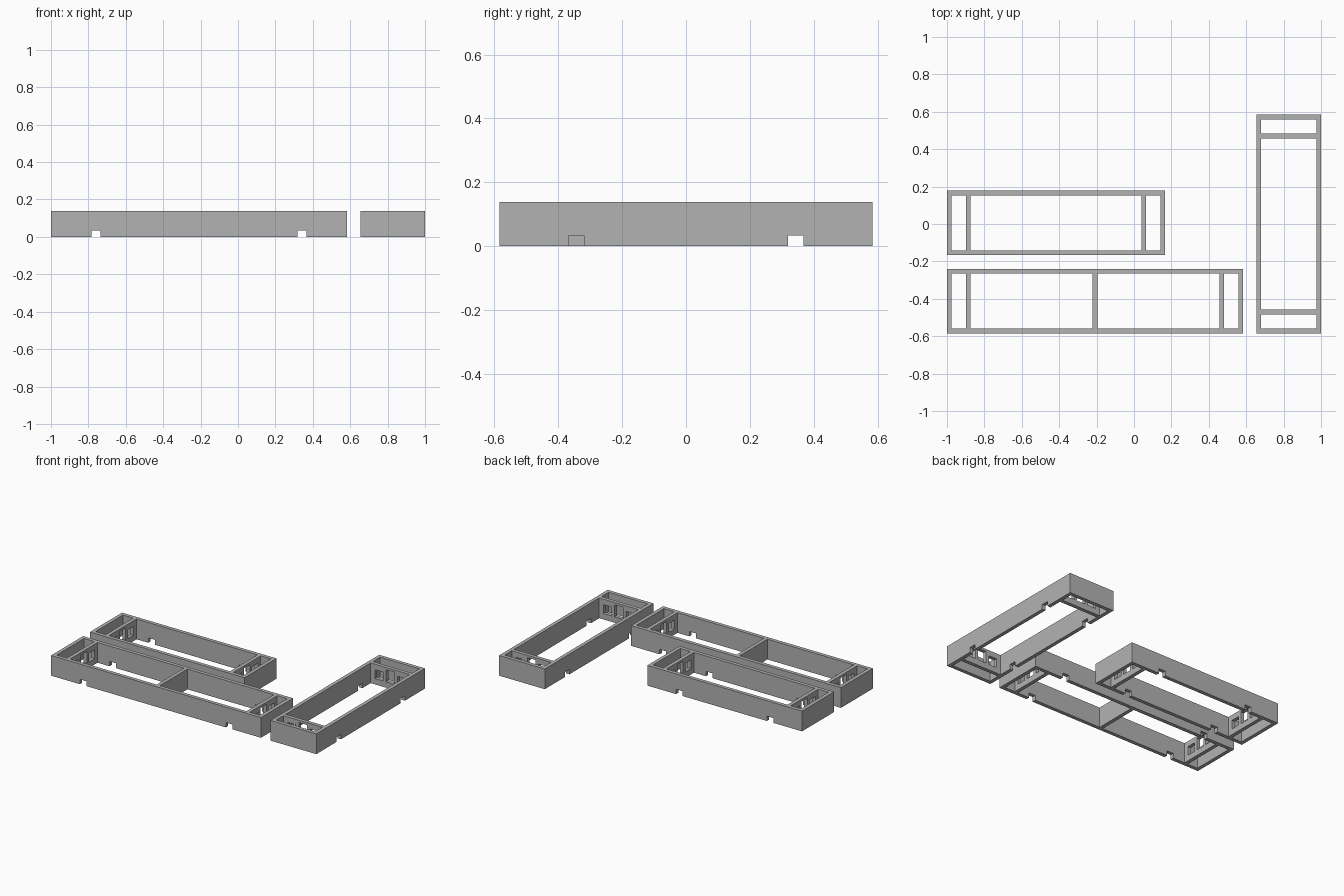
import bpy, bmesh, math

if "Cube" in bpy.data.objects:
    bpy.data.objects.remove(bpy.data.objects["Cube"])

H = 0.138        # tray height
W = 0.345        # tray width
T = 0.025        # wall thickness
END = 0.102      # outer end to the end partition

gray = bpy.data.materials.new("gray_plastic")
gray.diffuse_color = (0.45, 0.45, 0.45, 1)
gray.use_nodes = True
gray.node_tree.nodes["Principled BSDF"].inputs["Base Color"].default_value = gray.diffuse_color


def boxes(name, spans, loc, rot):
    """One object made of boxes, each given as (x0, x1, y0, y1, z0, z1)."""
    bm = bmesh.new()
    for x0, x1, y0, y1, z0, z1 in spans:
        vs = bmesh.ops.create_cube(bm, size=1)["verts"]
        for v in vs:
            v.co.x = x1 if v.co.x > 0 else x0
            v.co.y = y1 if v.co.y > 0 else y0
            v.co.z = z1 if v.co.z > 0 else z0
    me = bpy.data.meshes.new(name)
    bm.to_mesh(me)
    bm.free()
    me.materials.append(gray)
    ob = bpy.data.objects.new(name, me)
    ob.location = loc
    ob.rotation_euler.z = rot
    bpy.context.collection.objects.link(ob)
    return ob


def cut(ob, cutter):
    cutter.hide_render = True
    cutter.hide_viewport = True
    cutter.display_type = 'WIRE'
    mod = ob.modifiers.new(cutter.name, 'BOOLEAN')
    mod.operation = 'DIFFERENCE'
    mod.solver = 'EXACT'
    mod.object = cutter


def tray(name, length, x, y, rot=0, middle=False):
    h, w = length / 2, W / 2
    loc = (x, y, 0)
    body = boxes(name, [(-h, h, -w, w, 0, H)], loc, rot)

    # open pockets between the outer walls and partitions
    walls = [-h, -h + END, h - END - T, h - T]
    if middle:
        walls.insert(2, -T / 2)
    pockets = [(a + T, b, -w + T, w - T, -0.1, H + 0.1)
               for a, b in zip(walls, walls[1:])]
    cut(body, boxes(name + "_pocket_cutter", pockets, loc, rot))

    # cable notches through the long walls, windows in the end partitions
    openings = []
    for s in (-1, 1):
        n = s * (h - 0.241)
        openings.append((n - 0.0245, n + 0.0245, -w - 0.1, w + 0.1, -0.1, 0.033))
        p = s * (h - END - T / 2)
        for c, top in ((-0.085, 0.1), (0, 0.122), (0.085, 0.1)):
            openings.append((p - T, p + T, c - 0.031, c + 0.031, 0.04, top))
    cut(body, boxes(name + "_opening_cutter", openings, loc, rot))


tray("short_tray", 1.166, -0.417, 0.006)
tray("long_tray", 1.583, -0.2085, -0.4125, middle=True)
tray("side_tray", 1.17, 0.8275, 0, rot=math.pi / 2)
